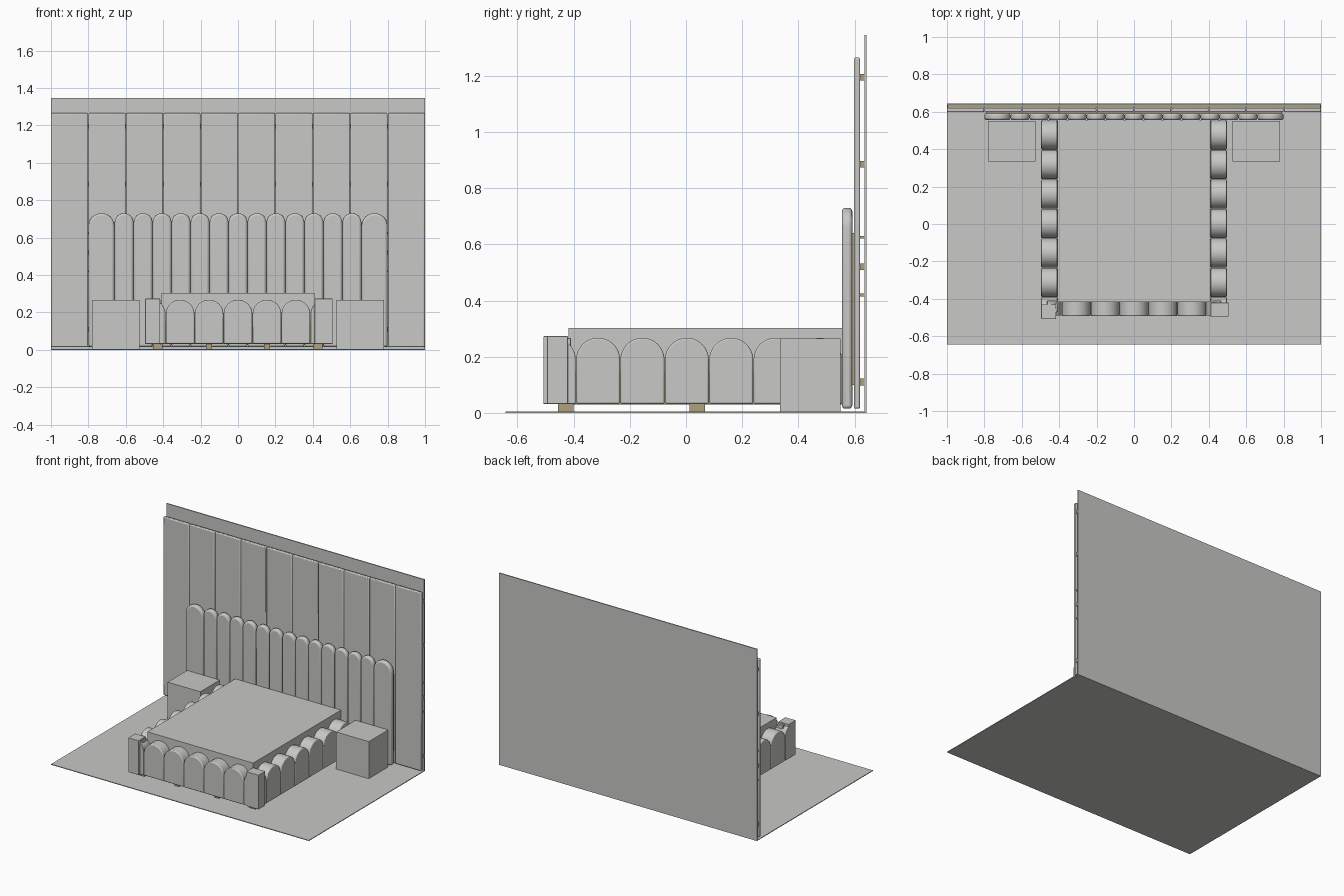
import bpy
import bmesh
import math

cube = bpy.data.objects.get("Cube")
if cube:
    bpy.data.objects.remove(cube, do_unlink=True)


def material(name, rgb):
    m = bpy.data.materials.new(name)
    m.use_nodes = True
    m.diffuse_color = (*rgb, 1)
    m.node_tree.nodes["Principled BSDF"].inputs["Base Color"].default_value = (*rgb, 1)
    return m


GREY = material("light_grey", (0.58, 0.58, 0.565))
WOOD = material("pale_wood", (0.43, 0.35, 0.21))


def finish(name, bm, mat, bevel=0, segments=2):
    bmesh.ops.recalc_face_normals(bm, faces=bm.faces)
    mesh = bpy.data.meshes.new(name)
    bm.to_mesh(mesh)
    bm.free()
    mesh.materials.append(mat)
    ob = bpy.data.objects.new(name, mesh)
    bpy.context.collection.objects.link(ob)
    if bevel:
        bpy.ops.object.select_all(action="DESELECT")
        ob.select_set(True)
        bpy.context.view_layer.objects.active = ob
        mod = ob.modifiers.new("soft_edges", "BEVEL")
        mod.width = bevel
        mod.segments = segments
        mod.limit_method = "ANGLE"
        mod.angle_limit = math.radians(40)
        bpy.ops.object.shade_smooth_by_angle(angle=math.radians(35))
    return ob


def box(name, x, y, z, mat=GREY, bevel=0):
    """Box from (low, high) ranges on each axis."""
    bm = bmesh.new()
    bmesh.ops.create_cube(bm, size=1)
    for v in bm.verts:
        v.co = [(a + b) / 2 + c * (b - a) for c, (a, b) in zip(v.co, (x, y, z))]
    return finish(name, bm, mat, bevel)


def channel(name, u, depth, z, along="x", bevel=0.006, arc=(0, 180)):
    """Round-topped pad spanning u along one axis and depth along the other."""
    mid, r = (u[0] + u[1]) / 2, (u[1] - u[0]) / 2 - 0.0008
    steps = 24
    angles = [math.radians(arc[0] + (arc[1] - arc[0]) * i / steps) for i in range(steps + 1)]
    outline = [(mid + r * math.cos(a), z[1] - r + r * math.sin(a)) for a in angles]
    outline = [(outline[0][0], z[0])] + outline + [(outline[-1][0], z[0])]
    bm = bmesh.new()

    def vert(p, d):
        return bm.verts.new((p[0], d, p[1]) if along == "x" else (d, p[0], p[1]))

    near = [vert(p, depth[0]) for p in outline]
    far = [vert(p, depth[1]) for p in outline]
    bm.faces.new(near)
    bm.faces.new(far)
    for i in range(len(outline)):
        j = (i + 1) % len(outline)
        bm.faces.new((near[i], near[j], far[j], far[i]))
    return finish(name, bm, GREY, bevel, 3)


# Floor and back wall
box("floor", (-1, 1), (-0.643, 0.643), (0, 0.005))
box("back_wall", (-1, 1), (0.635, 0.643), (0, 1.345))

# Padded wall panels on wooden battens
for i in range(10):
    x = -1 + 0.2 * i
    box("wall_panel", (x + 0.001, x + 0.199), (0.598, 0.62), (0.015, 1.265), bevel=0.006)
for z, h in ((0.11, 0.012), (0.52, 0.012), (0.885, 0.012), (1.195, 0.012),
             (0.42, 0.005), (0.625, 0.005)):
    box("wall_batten", (-0.997, 0.997), (0.62, 0.635), (z - h, z + h), WOOD)

# Channelled headboard with wider end pads
box("headboard_backing", (-0.79, 0.79), (0.589, 0.598), (0.1, 0.64), WOOD)
edges = [-0.8] + [-0.66 + 1.32 * i / 13 for i in range(14)] + [0.8]
for a, b in zip(edges, edges[1:]):
    channel("headboard_channel", (a, b), (0.555, 0.592), (0.015, 0.73), bevel=0.012)

# Mattress and hidden base
box("bed_base", (-0.41, 0.41), (-0.41, 0.555), (0.03, 0.15), WOOD)
box("mattress", (-0.41, 0.41), (-0.418, 0.555), (0.15, 0.303))

# Bed surround: side pads, foot pads
PAD_Z = (0.032, 0.267)
STEP = 0.158
for side in (-1, 1):
    depth = sorted((side * 0.41, side * 0.496))
    for i in range(6):
        y = -0.392 + STEP * i
        channel("side_channel", (y, y + STEP), depth, PAD_Z, along="y")
    # half pads that run into the corner posts
    channel("side_corner_pad", (-0.392 - STEP, -0.392), depth, PAD_Z, "y", 0.003, (0, 90))
    u = sorted((side * 0.387, side * 0.542))
    arc = (90, 180) if side > 0 else (0, 90)
    channel("foot_corner_pad", u, (-0.49, -0.41), PAD_Z, "x", 0.003, arc)
for i in range(5):
    x = -0.387 + 0.1548 * i
    channel("foot_channel", (x, x + 0.1548), (-0.493, -0.41), PAD_Z)

# Corner posts
box("right_corner_post", (-0.496, -0.416), (-0.508, -0.43), (0.032, 0.273), bevel=0.002)
box("left_corner_post", (0.41, 0.506), (-0.495, -0.42), (0.032, 0.273), bevel=0.002)

# Wooden feet under the bed
for y in (-0.428, 0.04, 0.5):
    for x, w in ((-0.43, 0.025), (-0.155, 0.017), (0.155, 0.017), (0.428, 0.025)):
        box("bed_foot", (x - w, x + w), (y - 0.028, y + 0.028), (0.005, 0.033), WOOD)

# Nightstands
for side in (-1, 1):
    box("nightstand", sorted((side * 0.527, side * 0.78)), (0.335, 0.55), (0.005, 0.265))
